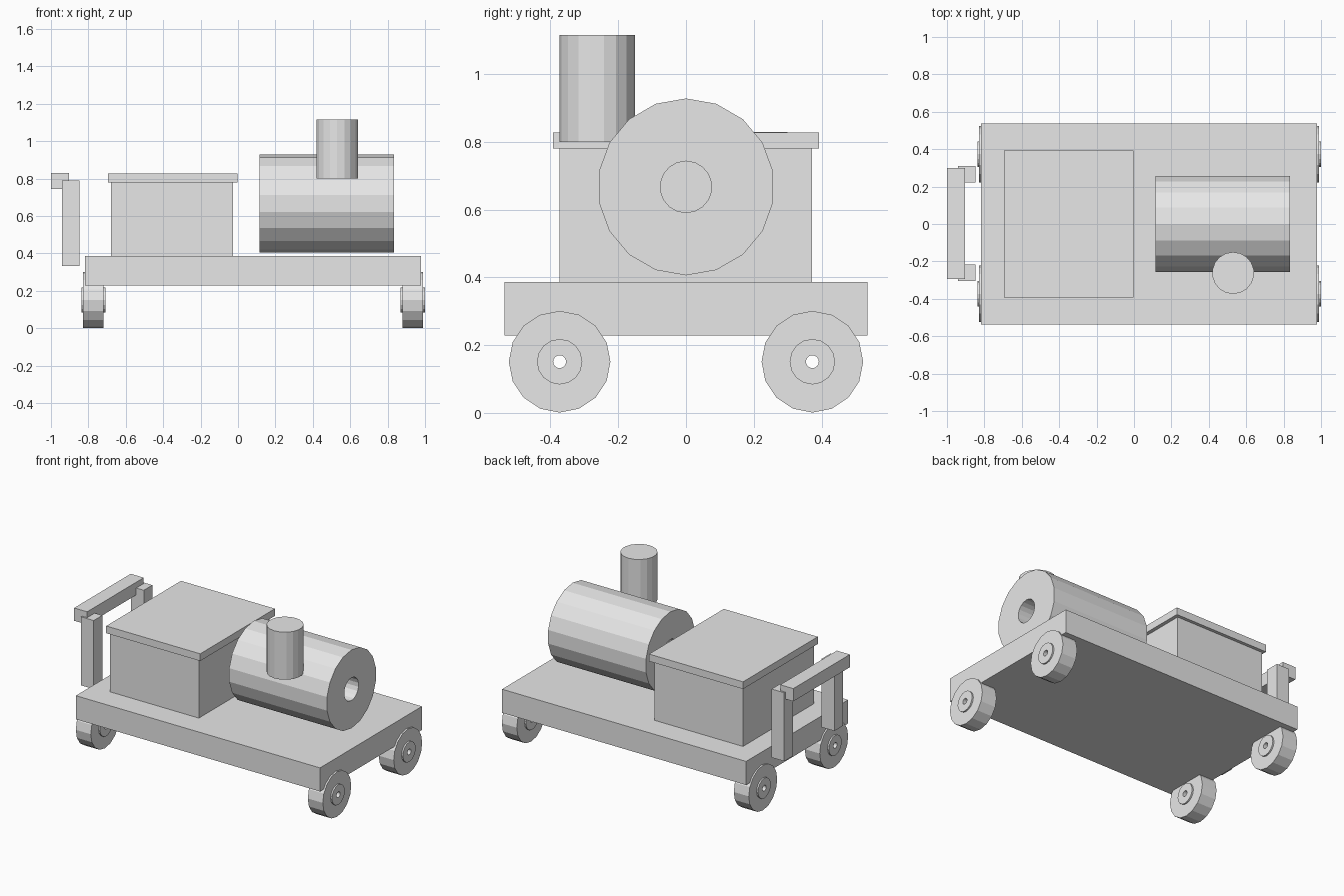
import bpy
import math
from mathutils import Matrix, Vector

default = bpy.data.objects.get("Cube")
if default:
    bpy.data.objects.remove(default, do_unlink=True)

import bmesh

# One plain grey for the whole toy
grey = bpy.data.materials.new("plain_grey")
grey.use_nodes = True
grey.diffuse_color = (0.8, 0.8, 0.8, 1)
grey.node_tree.nodes["Principled BSDF"].inputs["Base Color"].default_value = grey.diffuse_color


def finish(name, bm):
    bmesh.ops.recalc_face_normals(bm, faces=bm.faces[:])
    mesh = bpy.data.meshes.new(name)
    bm.to_mesh(mesh)
    bm.free()
    mesh.materials.append(grey)
    obj = bpy.data.objects.new(name, mesh)
    bpy.context.collection.objects.link(obj)
    return obj


def box(name, low, high):
    low, high = Vector(low), Vector(high)
    bm = bmesh.new()
    place = Matrix.Translation((low + high) / 2) @ Matrix.Diagonal((*(high - low), 1))
    bmesh.ops.create_cube(bm, size=1, matrix=place)
    return finish(name, bm)


def ring_solid(name, profile, sides, centre):
    """Turn a closed (x, radius) outline around the x axis."""
    bm = bmesh.new()
    rows = []
    for i in range(sides):
        a = math.tau * i / sides
        rows.append([bm.verts.new(Vector((x, r * math.sin(a), r * math.cos(a))) + Vector(centre))
                     for x, r in profile])
    n = len(profile)
    for i in range(sides):
        here, there = rows[i], rows[(i + 1) % sides]
        for j in range(n):
            k = (j + 1) % n
            bm.faces.new((here[j], here[k], there[k], there[j]))
    return finish(name, bm)


# Deck, cab and roof
box("deck", (-0.818, -0.536, 0.229), (0.979, 0.536, 0.386))
box("cab", (-0.68, -0.373, 0.386), (-0.027, 0.372, 0.78))
box("cab_roof", (-0.695, -0.393, 0.78), (-0.003, 0.393, 0.828))

# Boiler with a bore right through it
half, outer, bore = 0.36, 0.261, 0.076
ring_solid("boiler", [(-half, bore), (-half, outer), (half, outer), (half, bore)],
           18, (0.475, 0, 0.667))

# Chimney
bm = bmesh.new()
bmesh.ops.create_cone(bm, cap_ends=True, segments=18, radius1=0.112, radius2=0.112,
                      depth=0.316, matrix=Matrix.Translation((0.53, -0.262, 0.958)))
finish("chimney", bm)

# Wheels with raised hubs and axle holes
tyre, hub = 0.055, 0.065
tyre_r, hub_r, hole_r = 0.15, 0.067, 0.019
wheel_outline = [(-hub, hole_r), (-hub, hub_r), (-tyre, hub_r), (-tyre, tyre_r),
                 (tyre, tyre_r), (tyre, hub_r), (hub, hub_r), (hub, hole_r)]
for end, x in (("front", 0.935), ("rear", -0.773)):
    for side, y in (("left", 0.373), ("right", -0.373)):
        ring_solid(f"{end}_{side}_wheel", wheel_outline, 16, (x, y, 0.151))

# Push handle
for side, y in (("left", 0.266), ("right", -0.261)):
    box(f"handle_post_{side}", (-0.941, y - 0.045, 0.334), (-0.848, y + 0.045, 0.79))
box("handle_bar", (-1.0, -0.295, 0.744), (-0.904, 0.3, 0.829))
